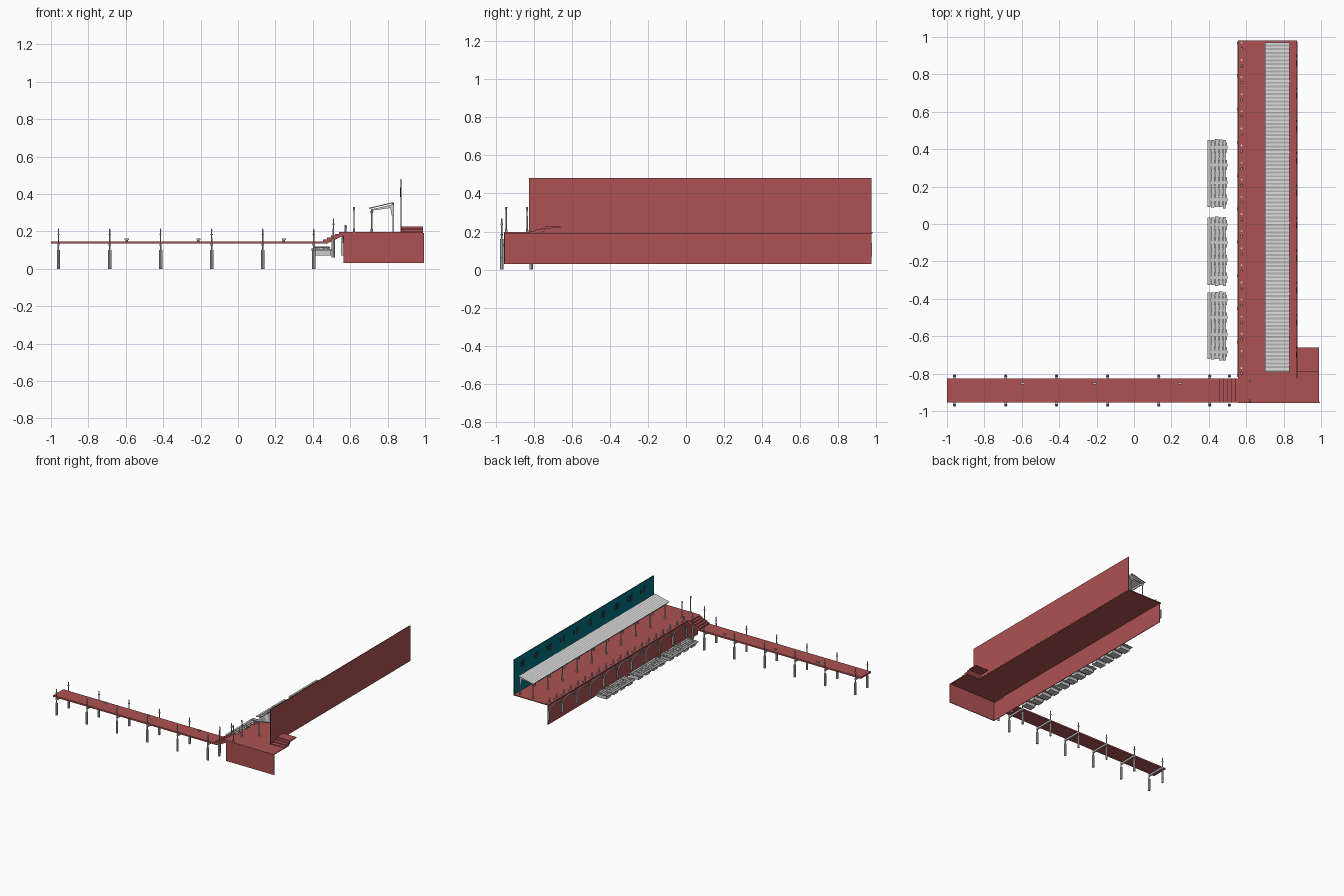
import bpy, bmesh, math, random
from mathutils import Vector

if "Cube" in bpy.data.objects:
    bpy.data.objects.remove(bpy.data.objects["Cube"])

random.seed(4)


def material(name, rgb):
    m = bpy.data.materials.new(name)
    m.diffuse_color = (*rgb, 1)
    m.use_nodes = True
    m.node_tree.nodes["Principled BSDF"].inputs["Base Color"].default_value = m.diffuse_color
    return m


RED = material("red_brick", (0.42, 0.085, 0.085))
TEAL = material("teal_paint", (0.0, 0.17, 0.23))
DARK = material("dark_opening", (0.02, 0.05, 0.06))


def finish(name, bm, mat=None, smooth=False):
    bmesh.ops.recalc_face_normals(bm, faces=bm.faces)
    me = bpy.data.meshes.new(name)
    bm.to_mesh(me)
    bm.free()
    ob = bpy.data.objects.new(name, me)
    bpy.context.collection.objects.link(ob)
    if mat:
        me.materials.append(mat)
    if smooth:
        bpy.context.view_layer.objects.active = ob
        ob.select_set(True)
        bpy.ops.object.shade_smooth_by_angle()
        ob.select_set(False)
    return ob


def add_box(bm, x0, x1, y0, y1, z0, z1):
    vs = bmesh.ops.create_cube(bm, size=1)["verts"]
    for v in vs:
        v.co = Vector((x0 + (v.co.x + .5) * (x1 - x0),
                       y0 + (v.co.y + .5) * (y1 - y0),
                       z0 + (v.co.z + .5) * (z1 - z0)))


def add_post(bm, x, y, z0, z1, r0, r1=None, n=8):
    r1 = r0 if r1 is None else r1
    vs = bmesh.ops.create_cone(bm, cap_ends=True, segments=n, radius1=r0,
                               radius2=r1, depth=z1 - z0)["verts"]
    bmesh.ops.translate(bm, verts=vs, vec=(x, y, (z0 + z1) / 2))


def box(name, *dims, mat=None):
    bm = bmesh.new()
    add_box(bm, *dims)
    return finish(name, bm, mat)


def extrude_profile(name, pts, axis, a, b, mat=None):
    """Prism of a (u, z) profile, extruded along x or y from a to b."""
    bm = bmesh.new()
    place = lambda u, z, t: (t, u, z) if axis == "x" else (u, t, z)
    face = bm.faces.new([bm.verts.new(place(u, z, a)) for u, z in pts])
    ext = bmesh.ops.extrude_face_region(bm, geom=[face])["geom"]
    vec = (b - a, 0, 0) if axis == "x" else (0, b - a, 0)
    bmesh.ops.translate(bm, verts=[g for g in ext if isinstance(g, bmesh.types.BMVert)], vec=vec)
    return finish(name, bm, mat)


# Quay: deck with open underside, face walls and tall rear wall
box("quay_deck", .557, .872, -.957, .98, .190, .197, mat=RED)
box("quay_side_wall", .563, .568, -.957, .975, .03, .192, mat=RED)
box("quay_front_wall", .563, .995, -.957, -.952, .03, .192, mat=RED)
box("side_deck", .87, .99, -.957, -.81, .190, .197, mat=RED)
box("rear_wall", .869, .873, -.825, .975, .195, .48, mat=RED)
box("rear_wall_paint", .8675, .869, -.825, .975, .197, .48, mat=TEAL)
bm = bmesh.new()
for i in range(10):
    y = -.70 + i * .173
    add_box(bm, .865, .868, y - .016, y + .016, .385, .435)
    add_box(bm, .865, .868, y + .035, y + .046, .395, .425)
finish("rear_wall_windows", bm, DARK)

# Low steps on the side deck
extrude_profile("side_steps", [(-.82, .190), (-.82, .202), (-.79, .202), (-.79, .211),
                               (-.762, .211), (-.762, .219), (-.74, .219), (-.74, .226),
                               (-.66, .226), (-.66, .219), (-.735, .216), (-.76, .190)],
                "x", .872, .99, RED)

# Pier deck and stairs up to the quay
box("pier_deck", -1, .48, -.955, -.826, .135, .147, mat=RED)
stairs = [(.455, .147)]
for i in range(5):
    x, z = .455 + i * .021, .147 + (i + 1) * .010
    stairs += [(x, z), (x + .021, z)]
stairs += [(.57, .197), (.57, .180), (.48, .137)]
extrude_profile("pier_stairs", stairs, "y", -.955, -.826, RED)

# Pier piles with slim rail posts on both sides
piles, rails = bmesh.new(), bmesh.new()
for x in [-.96, -.686, -.414, -.141, .132, .405, .51]:
    last = x > .5
    for y in (-.968, -.813):
        low, top = (.06, .27) if last else (0, .215)
        add_post(piles, x, y, low, low + .1, .009, n=8)
        add_post(rails, x, y, low + .1, top - .012, .0045, .0035, n=6)
        add_post(rails, x, y, top - .035, top - .028, .007, n=6)
        add_post(rails, x, y, top - .012, top, .005, .002, n=6)
    if not last:
        add_box(piles, x - .006, x + .006, -.97, -.81, .122, .135)
finish("pier_piles", piles, smooth=True)
finish("pier_rail_posts", rails)

# Mooring cleats on the pier
bm = bmesh.new()
for x in (-.595, -.212, .245):
    add_post(bm, x, -.852, .147, .156, .006)
    add_box(bm, x - .011, x + .011, -.857, -.847, .155, .161)
finish("pier_cleats", bm)

# Lamp posts on the quay corner
bm = bmesh.new()
for x, y in ((.62, -.945), (.62, -.835)):
    add_post(bm, x, y, .197, .315, .004, .003, n=6)
    add_post(bm, x, y, .197, .215, .007, .005, n=6)
    add_post(bm, x, y, .305, .330, .004, .006, n=6)
finish("corner_lamps", bm)

# Bollards along the quay edge
bm = bmesh.new()
for i in range(20):
    y = -.80 + i * .0915
    add_post(bm, .575, y, .197, .222, .006, .004)
    add_post(bm, .575, y, .222, .234, .007, .006)
    add_post(bm, .575, y + .03, .197, .204, .005)
finish("quay_bollards", bm, smooth=True)

# Arched timber fenders on the quay face
N, pitch, y0 = 10, .178, -.81
for i in range(N):
    cu = bpy.data.curves.new("fender_arch", "CURVE")
    cu.dimensions, cu.bevel_depth, cu.bevel_resolution = "3D", .005, 0
    sp = cu.splines.new("POLY")
    sp.points.add(12)
    for k, p in enumerate(sp.points):
        a = math.pi * k / 12
        p.co = (.559, y0 + (i + .5) * pitch - math.cos(a) * pitch / 2,
                .125 + .055 * math.sin(a), 1)
    bpy.context.collection.objects.link(bpy.data.objects.new("fender_arch", cu))
bm = bmesh.new()
for i in range(N + 1):
    y = y0 + i * pitch
    add_box(bm, .552, .563, y - .007, y + .007, .07, .14)
finish("fender_posts", bm)

# Canopy: corrugated sloping roof
bm = bmesh.new()
rows = []
n = 176
for i in range(n + 1):
    y, dz = -.79 + 1.76 * i / n, .003 * (i % 2)
    rows.append([bm.verts.new((x, y, z + dz)) for x, z in ((.70, .323), (.832, .354))])
for a, b in zip(rows, rows[1:]):
    bm.faces.new((a[0], a[1], b[1], b[0]))
roof = finish("canopy_roof", bm)
sol = roof.modifiers.new("thickness", "SOLIDIFY")
sol.thickness = .002

# Canopy columns, beams and end brackets
bm = bmesh.new()
for i in range(10):
    y = -.75 + i * .189
    add_post(bm, .715, y, .197, .30, .005, .004)
    add_post(bm, .715, y, .197, .212, .008, .006)
    add_post(bm, .715, y, .296, .310, .005, .009)
    add_box(bm, .826, .833, y - .004, y + .004, .197, .352)
finish("canopy_columns", bm, smooth=True)
box("canopy_front_beam", .711, .719, -.78, .965, .309, .3235)
box("canopy_rear_beam", .825, .832, -.78, .965, .340, .351)
for i in range(10):
    y = -.75 + i * .189
    extrude_profile("canopy_bracket", [(.715, .318), (.828, .345), (.828, .285), (.822, .285),
                                       (.815, .325), (.715, .311)], "y", y - .002, y + .002)

# Floating rafts moored beside the quay
for yc in (-.545, -.145, .27):
    bm = bmesh.new()
    for k in range(4):                       # floats under the frame
        y = yc - .14 + k * .093
        add_box(bm, .412, .497, y - .027, y + .027, .072, .098)
        add_box(bm, .392, .50, y - .008, y + .008, .096, .105)
    for x in (.400, .421, .442, .463, .484):  # planks of uneven length
        add_box(bm, x - .008, x + .009, yc - .175 - random.uniform(0, .012),
                yc + .178 + random.uniform(0, .008), .104, .110)
    for k in range(9):                       # cross battens and pegs
        y = yc - .165 + k * .041
        x = random.uniform(.40, .45)
        add_box(bm, x, x + .045, y - .003, y + .003, .110, .114)
        add_post(bm, random.uniform(.40, .49), y + .015, .110, .118, .004, n=6)
    finish("floating_raft", bm)
